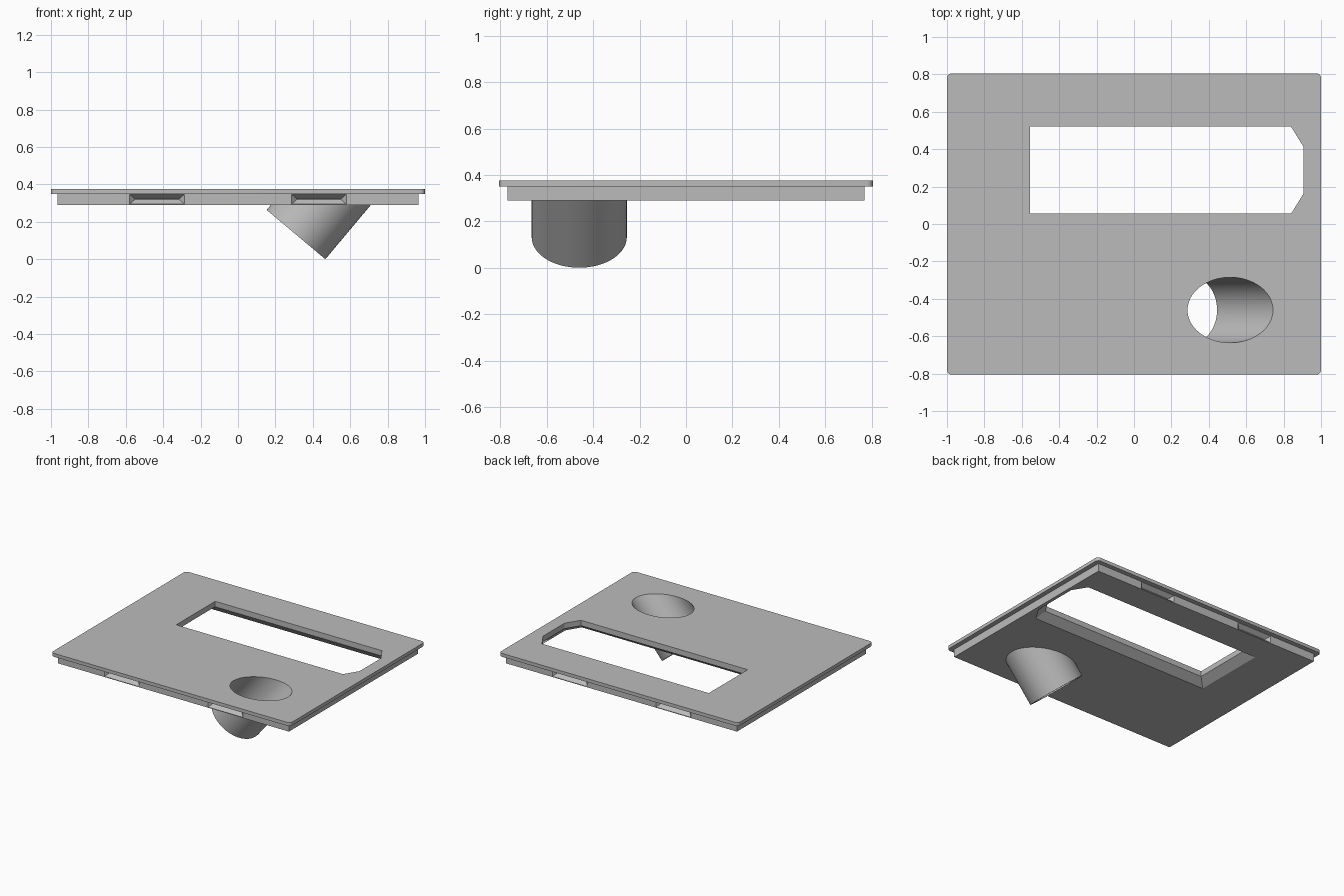
import bpy, bmesh, math
from mathutils import Vector

cube = bpy.data.objects.get("Cube")
if cube:
    bpy.data.objects.remove(cube, do_unlink=True)

grey = bpy.data.materials.new("light_grey")
grey.use_nodes = True
colour = (0.5, 0.5, 0.5, 1)
grey.diffuse_color = colour
grey.node_tree.nodes["Principled BSDF"].inputs["Base Color"].default_value = colour

BOTTOM, LIP, TOP = 0.29, 0.35, 0.376


def loft(name, rings, cut_above=None):
    """Closed solid through rings of equal point count."""
    bm = bmesh.new()
    loops = [[bm.verts.new(p) for p in ring] for ring in rings]
    for a, b in zip(loops, loops[1:]):
        for i in range(len(a)):
            j = (i + 1) % len(a)
            bm.faces.new((a[i], a[j], b[j], b[i]))
    bm.faces.new(loops[0])
    bm.faces.new(loops[-1])
    if cut_above is not None:
        bmesh.ops.bisect_plane(bm, geom=bm.verts[:] + bm.edges[:] + bm.faces[:],
                               plane_co=(0, 0, cut_above), plane_no=(0, 0, 1),
                               clear_outer=True)
        bmesh.ops.holes_fill(bm, edges=[e for e in bm.edges if e.is_boundary])
    bmesh.ops.recalc_face_normals(bm, faces=bm.faces[:])
    mesh = bpy.data.meshes.new(name)
    bm.to_mesh(mesh)
    bm.free()
    mesh.materials.append(grey)
    obj = bpy.data.objects.new(name, mesh)
    bpy.context.collection.objects.link(obj)
    return obj


def at_z(points, z):
    return [(x, y, z) for x, y in points]


def rounded_rect(hx, hy, r, steps=4):
    pts = []
    for k, (sx, sy) in enumerate([(1, 1), (-1, 1), (-1, -1), (1, -1)]):
        for i in range(steps + 1):
            a = math.pi / 2 * (k + i / steps)
            pts.append((sx * (hx - r) + r * math.cos(a), sy * (hy - r) + r * math.sin(a)))
    return pts


def combine(target, tool, operation):
    mod = target.modifiers.new(operation, 'BOOLEAN')
    mod.operation = operation
    mod.solver = 'EXACT'
    mod.object = tool
    bpy.context.view_layer.objects.active = target
    bpy.ops.object.modifier_apply(modifier=mod.name)
    bpy.data.objects.remove(tool, do_unlink=True)


# Top plate with rounded corners, and the smaller block below it
outline = rounded_rect(1.0, 0.805, 0.025)
panel = loft("panel_with_angled_tube", [at_z(outline, LIP), at_z(outline, TOP)])
inner = [(0.965, 0.77), (-0.965, 0.77), (-0.965, -0.77), (0.965, -0.77)]
combine(panel, loft("block", [at_z(inner, BOTTOM), at_z(inner, LIP + 0.01)]), 'UNION')

# Angled tube leaning toward +x
tilt = math.radians(50)
axis = Vector((math.cos(tilt), 0, math.sin(tilt)))
side = Vector((math.sin(tilt), 0, -math.cos(tilt)))
tube_end = Vector((0.31, -0.46, 0.132))


def circle(radius, along, n=64):
    turns = [2 * math.pi * i / n for i in range(n)]
    return [tube_end + axis * along + side * radius * math.cos(t)
            + Vector((0, radius * math.sin(t), 0)) for t in turns]


combine(panel, loft("tube", [circle(0.205, 0), circle(0.205, 0.6)], cut_above=0.32), 'UNION')
combine(panel, loft("bore", [circle(0.175, -0.1), circle(0.175, 0.6)]), 'DIFFERENCE')


# Window with two clipped corners, flaring out toward the underside
def window(x0, x1, y0, y1):
    return [(x0, y0), (x1 - 0.065, y0), (x1, y0 + 0.105),
            (x1, y1 - 0.105), (x1 - 0.065, y1), (x0, y1)]


upper = window(-0.555, 0.905, 0.055, 0.52)
lower = window(-0.62, 0.94, -0.005, 0.555)
combine(panel, loft("window", [at_z(upper, 0.5), at_z(upper, 0.335),
                               at_z(lower, BOTTOM), at_z(lower, 0.2)]), 'DIFFERENCE')


# Wedge-shaped notches in the front and back edges of the block
def notch_ring(cx, y, half_width, half_height):
    return [(cx + i * half_width, y, 0.321 + k * half_height)
            for i, k in ((-1, -1), (1, -1), (1, 1), (-1, 1))]


for cx in (-0.433, 0.433):
    for s in (-1, 1):
        rings = [notch_ring(cx, s * 0.85, 0.146, 0.026),
                 notch_ring(cx, s * 0.77, 0.146, 0.026),
                 notch_ring(cx, s * 0.74, 0.118, 0.002)]
        combine(panel, loft("notch", rings), 'DIFFERENCE')

# Smooth the round walls, keep the edges sharp
bpy.ops.object.select_all(action='DESELECT')
panel.select_set(True)
bpy.context.view_layer.objects.active = panel
bpy.ops.object.shade_smooth_by_angle(angle=math.radians(25))
